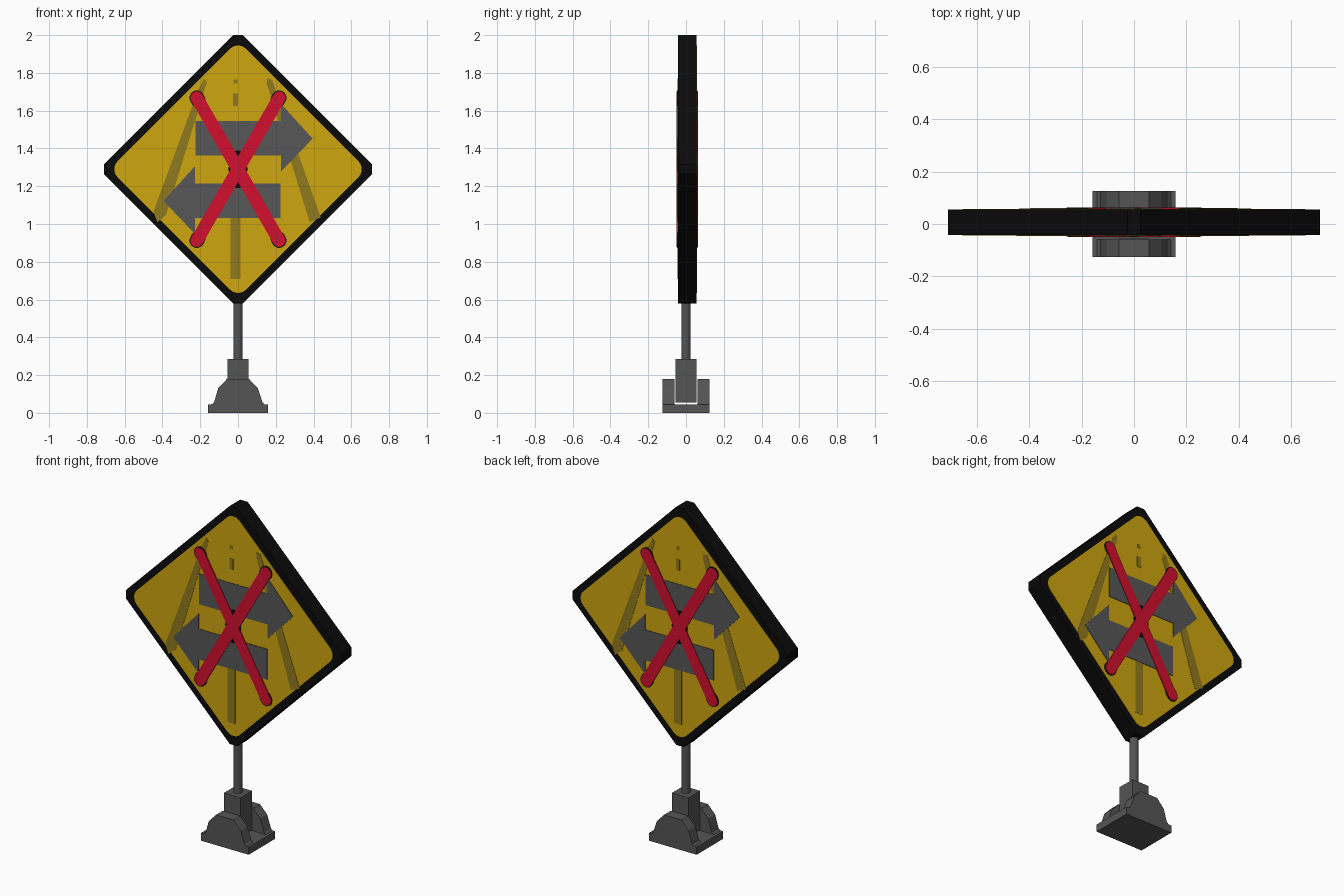
import bpy, bmesh, math

if "Cube" in bpy.data.objects:
    bpy.data.objects.remove(bpy.data.objects["Cube"])

CY, HALF = 0.007, 0.049      # sign panel mid-plane and half thickness
CZ = 1.29                    # sign centre height


def material(name, rgb):
    m = bpy.data.materials.new(name)
    m.diffuse_color = (*rgb, 1)
    m.use_nodes = True
    m.node_tree.nodes["Principled BSDF"].inputs["Base Color"].default_value = m.diffuse_color
    return m


YELLOW = material("sign yellow", (0.62, 0.38, 0.005))
BLACK = material("frame black", (0.003, 0.003, 0.003))
GREY = material("base grey", (0.09, 0.09, 0.09))
ARROW = material("arrow grey", (0.095, 0.095, 0.097))
OLIVE = material("road line olive", (0.28, 0.195, 0.013))
RED = material("cross red", (0.64, 0.005, 0.027))


def prism(name, pts, y0, y1, mat):
    """Extrude an x/z outline from y0 to y1."""
    bm = bmesh.new()
    a = [bm.verts.new((x, y0, z)) for x, z in pts]
    b = [bm.verts.new((x, y1, z)) for x, z in pts]
    bm.faces.new(a)
    bm.faces.new(b[::-1])
    n = len(pts)
    for i in range(n):
        j = (i + 1) % n
        bm.faces.new((a[i], b[i], b[j], a[j]))
    bmesh.ops.recalc_face_normals(bm, faces=bm.faces)
    me = bpy.data.meshes.new(name)
    bm.to_mesh(me)
    bm.free()
    me.materials.append(mat)
    ob = bpy.data.objects.new(name, me)
    bpy.context.collection.objects.link(ob)
    return ob


def rect(x0, x1, z0, z1):
    return [(x0, z0), (x1, z0), (x1, z1), (x0, z1)]


def decal(name, pts, layer, mat):
    """Thin plate on the front, and turned half round on the back."""
    d = HALF + 0.0015 * layer
    prism("front_" + name, pts, CY - d, CY - HALF + 0.001, mat)
    prism("back_" + name, [(-x, z) for x, z in pts], CY + HALF - 0.001, CY + d, mat)


def rounded_diamond(s, r, steps=6):
    pts = []
    c = s - r * math.sqrt(2)
    for k in range(4):
        mid = k * math.pi / 2
        for i in range(steps + 1):
            t = mid - math.pi / 4 + i / steps * math.pi / 2
            pts.append((c * math.cos(mid) + r * math.cos(t),
                        CZ + c * math.sin(mid) + r * math.sin(t)))
    return pts


def capsule(p, q, r, steps=8):
    ang = math.atan2(q[1] - p[1], q[0] - p[0])
    pts = []
    for (x, z), a in ((q, ang - math.pi / 2), (p, ang + math.pi / 2)):
        for i in range(steps + 1):
            t = a + i / steps * math.pi
            pts.append((x + r * math.cos(t), z + r * math.sin(t)))
    return pts


# Sign panel with clipped corners
A, B = 0.71, 0.025
frame = [(A, CZ - B), (A, CZ + B), (B, CZ + A), (-B, CZ + A),
         (-A, CZ + B), (-A, CZ - B), (-B, CZ - A), (B, CZ - A)]
prism("sign_frame", frame, CY - HALF, CY + HALF, BLACK)
decal("yellow_face", rounded_diamond(0.68, 0.06), 1, YELLOW)

# Road lines
decal("left_road_line", [(-0.18, 1.77), (-0.165, 1.75), (-0.38, 1.05), (-0.427, 1.01),
                         (-0.448, 1.065), (-0.21, 1.71)], 2, OLIVE)
decal("right_road_line", [(0.153, 1.77), (0.18, 1.765), (0.438, 1.035), (0.38, 1.01),
                          (0.153, 1.74)], 2, OLIVE)
for i, (w, z0, z1) in enumerate(((0.01, 1.745, 1.765), (0.013, 1.625, 1.69),
                                 (0.026, 0.71, 1.04))):
    decal(f"centre_road_line_{i}", rect(-0.013 - w, -0.013 + w, z0, z1), 2, OLIVE)

# Opposed arrows
arrow = [(-0.225, 0.092), (-0.225, -0.09), (0.227, -0.09), (0.227, -0.175),
         (0.395, 0.0), (0.227, 0.185), (0.227, 0.092)]
decal("upper_arrow", [(x, 1.452 + z) for x, z in arrow], 3, ARROW)
decal("lower_arrow", [(-x, 1.122 + z) for x, z in arrow], 3, ARROW)

# Red cross with dark traces around the ends and middle
decal("cross_middle_shadow", [(0, CZ - 0.1), (0.025, CZ - 0.095), (0.052, CZ),
                              (0.025, CZ + 0.095), (0, CZ + 0.1), (-0.025, CZ + 0.095),
                              (-0.052, CZ), (-0.025, CZ - 0.095)], 4, BLACK)
for side in (1, -1):
    lo, hi = (-0.218 * side, 0.912), (0.218 * side, 1.668)
    decal(f"cross_bar_{side}", capsule(lo, hi, 0.034), 5, RED)
    for tag, (x, z) in (("low", lo), ("high", hi)):
        decal(f"cross_end_shadow_{tag}_{side}", capsule((x, z), (x * 0.97, CZ + (z - CZ) * 0.97),
                                                        0.039), 4, BLACK)

# Pole
bpy.ops.mesh.primitive_cylinder_add(vertices=12, radius=0.025, depth=0.36,
                                    location=(0, 0, 0.44))
pole = bpy.context.object
pole.name = "pole"
pole.data.materials.append(GREY)
bpy.ops.object.shade_smooth_by_angle(angle=math.radians(40))

# Foot: socket, floor plate and two rounded cheeks
prism("pole_socket", rect(-0.055, 0.055, 0.055, 0.285), -0.055, 0.055, GREY)
prism("floor_plate", rect(-0.158, 0.158, 0, 0.045), -0.125, 0.125, GREY)
cheek = [(-0.142, 0.044), (-0.127, 0.055), (-0.105, 0.13), (-0.058, 0.18),
         (0.058, 0.18), (0.105, 0.13), (0.13, 0.055), (0.142, 0.044)]
for name, y0, y1 in (("front_cheek", -0.125, -0.06), ("back_cheek", 0.06, 0.125)):
    prism(name, cheek, y0, y1, GREY)
